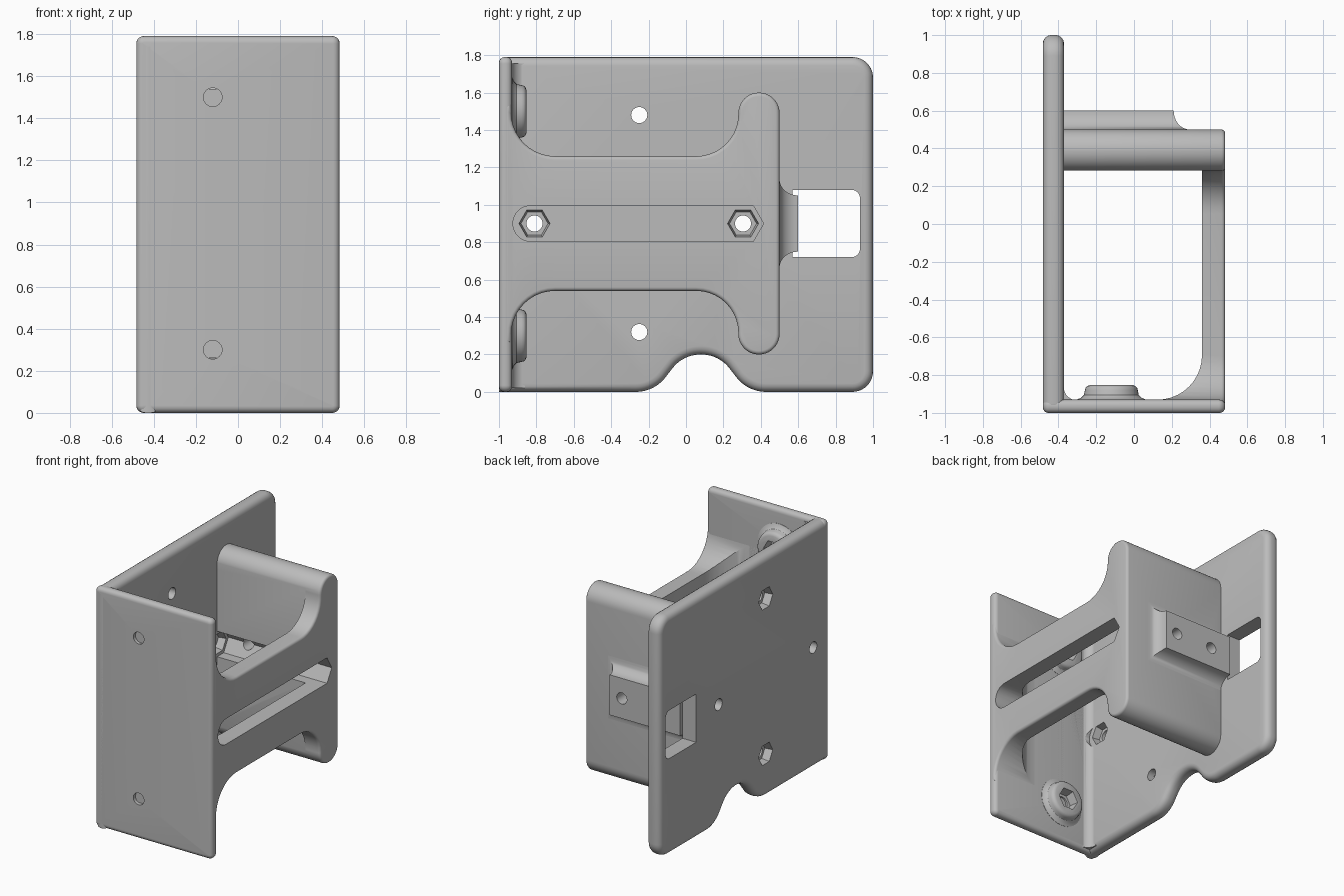
import bpy, bmesh, math
from mathutils import Vector

if "Cube" in bpy.data.objects:
    bpy.data.objects.remove(bpy.data.objects["Cube"])

grey = bpy.data.materials.new("plain_grey")
grey.use_nodes = True
grey.diffuse_color = (0.5, 0.5, 0.5, 1)
grey.node_tree.nodes["Principled BSDF"].inputs["Base Color"].default_value = (0.5, 0.5, 0.5, 1)


def outline(corners, seg=10):
    """Closed 2D outline; each corner is (u, v) or (u, v, radius)."""
    pts, n = [], len(corners)
    for i, c in enumerate(corners):
        p = Vector(c[:2])
        if len(c) == 2:
            pts.append(p)
            continue
        r = c[2]
        a = (Vector(corners[i - 1][:2]) - p).normalized()
        b = (Vector(corners[(i + 1) % n][:2]) - p).normalized()
        half = a.angle(b) / 2
        centre = p + (a + b).normalized() * r / math.sin(half)
        start = p + a * r / math.tan(half) - centre
        end = p + b * r / math.tan(half) - centre
        sweep = start.angle(end)
        for k in range(seg + 1):
            t = k / seg
            pts.append(centre + (start * math.sin((1 - t) * sweep)
                                 + end * math.sin(t * sweep)) / math.sin(sweep))
    return pts


def ngon(u, v, r, n=32):
    return [Vector((u + r * math.cos(2 * math.pi * i / n),
                    v + r * math.sin(2 * math.pi * i / n))) for i in range(n)]


def loft(name, rings, bevel=0):
    """Skin a stack of rings, cap both ends, round the cap edges."""
    bm = bmesh.new()
    vs = [[bm.verts.new(p) for p in ring] for ring in rings]
    n = len(vs[0])
    for lo, hi in zip(vs, vs[1:]):
        for i in range(n):
            j = (i + 1) % n
            bm.faces.new((lo[i], lo[j], hi[j], hi[i]))
    caps = [bm.faces.new(vs[0][::-1]), bm.faces.new(vs[-1])]
    bmesh.ops.recalc_face_normals(bm, faces=bm.faces[:])
    if bevel:
        bmesh.ops.bevel(bm, geom=[e for f in caps for e in f.edges], offset=bevel,
                        segments=4, profile=0.5, affect="EDGES", clamp_overlap=False)
    me = bpy.data.meshes.new(name)
    bm.to_mesh(me)
    bm.free()
    me.materials.append(grey)
    ob = bpy.data.objects.new(name, me)
    bpy.context.collection.objects.link(ob)
    return ob


def prism(name, pts, axis, a, b, bevel=0, taper=1):
    """Extrude a 2D outline along an axis from a to b."""
    c = sum(pts, Vector((0, 0))) / len(pts)

    def place(p, d):
        return {"x": (d, p[0], p[1]), "y": (p[0], d, p[1]), "z": (p[0], p[1], d)}[axis]
    return loft(name, [[place(p, a) for p in pts],
                       [place(c + (p - c) * taper, b) for p in pts]], bevel)


def cut(ob, cutters):
    """Subtract each cutter, using the first solver that gives a solid."""
    for c in cutters:
        m = ob.modifiers.new("cut", "BOOLEAN")
        m.operation, m.object = "DIFFERENCE", c
        for solver in ("EXACT", "MANIFOLD"):
            m.solver = solver
            bpy.context.view_layer.update()
            shape = ob.evaluated_get(bpy.context.evaluated_depsgraph_get())
            if len(shape.data.polygons):
                bpy.context.view_layer.objects.active = ob
                bpy.ops.object.modifier_apply(modifier=m.name)
                break
        else:
            ob.modifiers.remove(m)


X, IN, H = 0.483, -0.37, 1.79

# Large side plate with an arched notch in its lower edge
side = prism("side_plate", outline([
    (-1, 0), (-0.17, 0, 0.2), (-0.015, 0.2, 0.19), (0.175, 0.2, 0.19), (0.33, 0, 0.2),
    (1, 0, 0.11), (1, H, 0.11), (-1, H, 0.05)]), "x", -X, IN, 0.045)

# Front plate
front = prism("front_plate", outline([(-X, 0, 0.035), (X, 0, 0.035), (X, H, 0.035),
                                      (-X, H, 0.035)]), "y", -1, -0.93, 0.03)

# Strap and back wall in one flared profile
upper = [(-0.975, 1.54), (-0.935, 1.54), (-0.935, 1.26, 0.235), (0.28, 1.26, 0.225),
         (0.28, 1.6, 0.109), (0.5, 1.6, 0.109)]
lower = [(c[0], 1.8 - c[1], *c[2:]) for c in reversed(upper)]
frame = prism("strap_and_wall", outline(upper + lower), "x", -0.41, X, 0.02)

# Fillet in the corner between the two plates
corner = prism("corner_fillet", outline([
    (-0.41, -0.96), (-0.3, -0.96), (-0.3, -0.932), (IN - 0.002, -0.932, 0.068),
    (IN - 0.002, -0.86), (-0.41, -0.86)]), "z", 0.02, H - 0.035)

# Flared mounting block behind the wall
rings = []
for y, e in [(0.48, 0.085)] + [(0.5 + 0.1 * (1 - math.cos(t)), 0.085 * (1 - math.sin(t)))
                               for t in [math.pi / 16 * k for k in range(9)]]:
    x1, z0, z1 = 0.21 + e, 0.75 - e, 1.05 + e
    rings.append([(IN - 0.002, y, z0), (x1, y, z0), (x1, y, z1), (IN - 0.002, y, z1)])
block = loft("mounting_block", rings)

# Round nut bosses inside the front plate, with a flared foot
bosses = []
for name, z in (("lower_nut_boss", 0.3), ("upper_nut_boss", 1.5)):
    bosses.append(loft(name, [[(p.x, y, p.y) for p in ngon(-0.12, z, r, 40)] for y, r in
                              [(-0.95, 0.18), (-0.928, 0.18), (-0.92, 0.16), (-0.905, 0.145),
                               (-0.88, 0.14), (-0.868, 0.137), (-0.858, 0.128), (-0.853, 0.115)]]))

# Cutters: hollow behind the strap, and the slot with its pointed end in the wall
hollow = prism("hollow_cutter", outline([(-0.6, -0.93), (0.36, -0.93, 0.235),
                                         (0.36, 0.282), (-0.6, 0.282)]), "z", -1, 3)
slot = prism("slot_cutter", outline([
    (-0.925, 0.805, 0.0945), (0.36, 0.805), (0.415, 0.9), (0.36, 0.995),
    (-0.925, 0.995, 0.0945)]), "x", -0.45, 0.7)

# Cutters: window, screw holes and hexagonal nut pockets of the side plate
side_cuts = [prism("window_cutter", outline([
    (0.57, 0.72), (0.93, 0.72, 0.045), (0.93, 1.08, 0.045), (0.57, 1.08)]), "x", -0.7, -0.2)]
for y, z, mouth in [(-0.81, 0.9, IN + 0.01), (0.305, 0.9, IN + 0.01),
                    (-0.25, 1.48, -X - 0.01), (-0.25, 0.32, -X - 0.01)]:
    side_cuts.append(prism("hex_cutter", ngon(y, z, 0.085, 6), "x", mouth, -0.425, taper=0.85))
    side_cuts.append(prism("hole_cutter", ngon(y, z, 0.043), "x", -0.6, -0.3))

# Cutters: screw holes and nut pockets of the front plate, holes of the mounting block
front_cuts = [prism("hole_cutter", ngon(-0.12, z, 0.044), "y", -1.1, -0.8) for z in (0.3, 1.5)]
boss_hexes = [prism("hex_cutter", ngon(-0.12, z, 0.085, 6), "y", -0.84, -0.92, taper=0.85)
              for z in (0.3, 1.5)]
block_cuts = [prism("hole_cutter", ngon(x, 0.9, 0.042), "y", 0.34, 0.7) for x in (0.11, -0.2)]

cut(side, side_cuts)
cut(front, front_cuts)
cut(frame, [hollow, slot] + block_cuts)
cut(corner, [slot])
cut(block, block_cuts)
for boss, hexagon, hole in zip(bosses, boss_hexes, front_cuts):
    cut(boss, [hexagon, hole])
for c in [hollow, slot] + side_cuts + front_cuts + boss_hexes + block_cuts:
    bpy.data.objects.remove(c)

# Smooth rounded edges, keep sharp ones
bpy.ops.object.select_all(action="DESELECT")
for part in [side, front, frame, corner, block] + bosses:
    part.select_set(True)
bpy.context.view_layer.objects.active = side
bpy.ops.object.shade_smooth_by_angle(angle=math.radians(30))
